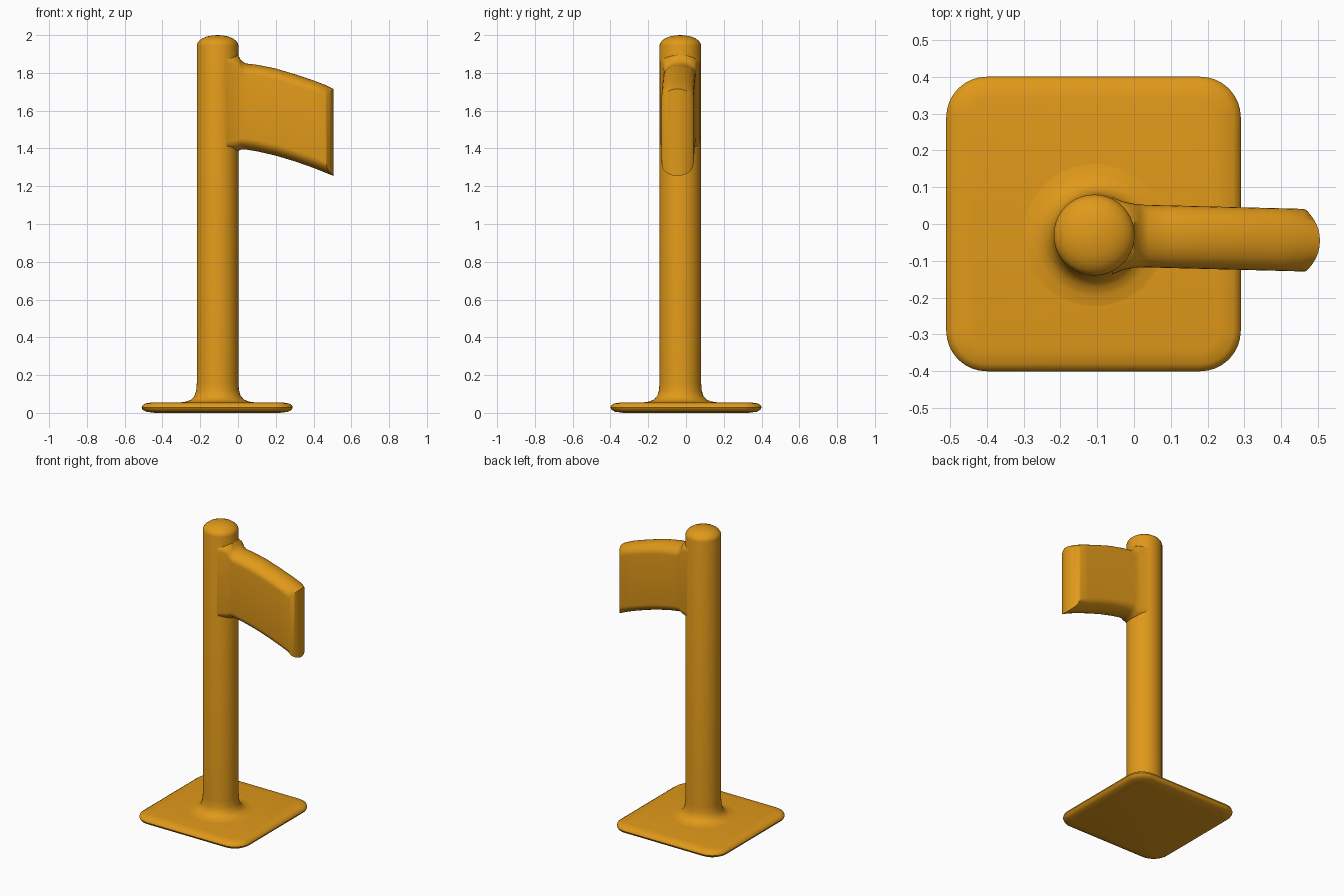
import bpy, bmesh, math

if "Cube" in bpy.data.objects:
    bpy.data.objects.remove(bpy.data.objects["Cube"])

mat = bpy.data.materials.new("orange")
mat.diffuse_color = (0.75, 0.32, 0.01, 1)
mat.use_nodes = True
mat.node_tree.nodes["Principled BSDF"].inputs["Base Color"].default_value = mat.diffuse_color


def loft(name, rings, cap_start=False, cap_end=False):
    """Skin a list of closed rings that share one vertex count."""
    bm = bmesh.new()
    loops = [[bm.verts.new(p) for p in r] for r in rings]
    n = len(loops[0])
    for a, b in zip(loops, loops[1:]):
        for i in range(n):
            j = (i + 1) % n
            bm.faces.new((a[i], a[j], b[j], b[i]))
    if cap_start:
        bm.faces.new(loops[0][::-1])
    if cap_end == "strips":      # strips joining upper and lower halves
        e = loops[-1]
        for i in range(n // 2 - 1):
            bm.faces.new((e[i], e[i + 1], e[n - 2 - i], e[n - 1 - i]))
    elif cap_end:
        bm.faces.new(loops[-1])
    bmesh.ops.remove_doubles(bm, verts=bm.verts, dist=1e-6)
    bmesh.ops.recalc_face_normals(bm, faces=bm.faces)
    me = bpy.data.meshes.new(name)
    bm.to_mesh(me)
    bm.free()
    ob = bpy.data.objects.new(name, me)
    bpy.context.collection.objects.link(ob)
    me.materials.append(mat)
    bpy.ops.object.select_all(action='DESELECT')
    ob.select_set(True)
    bpy.context.view_layer.objects.active = ob
    bpy.ops.object.shade_smooth_by_angle(angle=math.radians(40))
    return ob


# Base plate: rounded square outline, stacked with a soft rim
def plate_ring(inset, z, cx=-0.11, half=0.4, r=0.11):
    pts = []
    for q, (sx, sy) in enumerate(((1, 1), (-1, 1), (-1, -1), (1, -1))):
        for k in range(9):
            a = math.radians(90 * q + 90 * k / 8)
            rr = r - inset
            pts.append((cx + sx * (half - r) + rr * math.cos(a),
                        sy * (half - r) + rr * math.sin(a), z))
    return pts


plate_profile = [(0.07, 0.0), (0.025, 0.006), (0.006, 0.016), (0, 0.028),
                 (0.004, 0.04), (0.02, 0.05), (0.06, 0.056)]
loft("base_plate", [plate_ring(*p) for p in plate_profile], True, True)

# Pole: flared foot and low domed top
pole_profile = [(0.2, 0.055), (0.165, 0.06), (0.14, 0.07), (0.122, 0.09),
                (0.113, 0.12), (0.11, 0.16), (0.11, 1.945), (0.107, 1.957),
                (0.098, 1.97), (0.08, 1.983), (0.055, 1.993), (0.028, 1.998),
                (0.003, 2.0)]
loft("pole", [[(-0.108 + r * math.cos(math.tau * i / 40),
                -0.03 + r * math.sin(math.tau * i / 40), z)
               for i in range(40)] for r, z in pole_profile], cap_end=True)

# Flag: thick drooping panel, stations of (x, top, bottom, half thickness)
stations = [(-0.06, 1.91, 1.375, 0.105), (-0.03, 1.905, 1.38, 0.093),
            (0.0, 1.895, 1.385, 0.087), (0.015, 1.868, 1.395, 0.085),
            (0.04, 1.85, 1.395, 0.085), (0.1, 1.843, 1.385, 0.085),
            (0.2, 1.823, 1.362, 0.085), (0.3, 1.793, 1.332, 0.085),
            (0.4, 1.76, 1.297, 0.085), (0.46, 1.737, 1.273, 0.085),
            (0.505, 1.715, 1.255, 0.083)]


def flag_ring(x, top, bottom, half):
    cy, lift = -0.032 - 0.026 * max(x, 0), 0.06
    bulge = 0.037 if x > 0.5 else 0.0
    upper, lower = [], []
    for k in range(17):
        a = math.pi * k / 16
        u, v = math.cos(a), lift * (1 - math.sin(a))
        px = x - bulge * abs(u) ** 2.2
        upper.append((px, cy + half * u, top - v))
        lower.append((px, cy + half * u, bottom + v))
    return upper + lower[::-1]


loft("flag", [flag_ring(*s) for s in stations], cap_end="strips")
